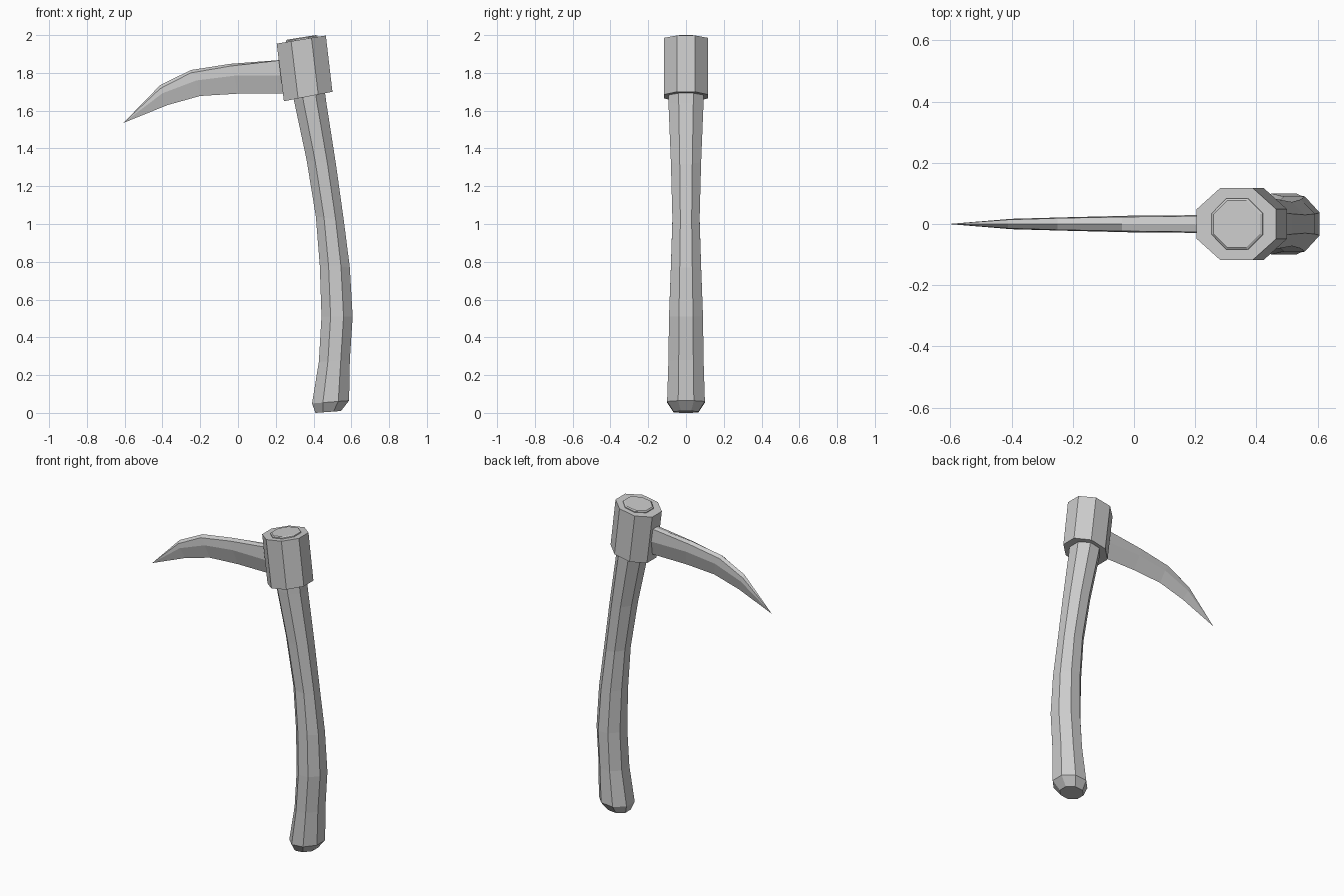
import bpy, bmesh, math
from mathutils import Vector


def loft(name, rings):
    """Skin equal-length rings of points and close both ends."""
    bm = bmesh.new()
    vr = [[bm.verts.new(p) for p in r] for r in rings]
    n = len(vr[0])
    for a, b in zip(vr, vr[1:]):
        for i in range(n):
            j = (i + 1) % n
            bm.faces.new((a[i], a[j], b[j], b[i]))
    bm.faces.new(vr[0][::-1])
    bm.faces.new(vr[-1])
    bmesh.ops.remove_doubles(bm, verts=bm.verts, dist=0.0005)
    bmesh.ops.recalc_face_normals(bm, faces=bm.faces)
    me = bpy.data.meshes.new(name)
    bm.to_mesh(me)
    bm.free()
    ob = bpy.data.objects.new(name, me)
    bpy.context.collection.objects.link(ob)
    return ob


def octagon(xl, zl, xr, zr, hy):
    """Octagon ring spanning a left and a right profile point, half depth hy."""
    c = Vector(((xl + xr) / 2, 0, (zl + zr) / 2))
    u = Vector(((xr - xl) / 2, 0, (zr - zl) / 2))
    k = 1 / math.cos(math.pi / 8)
    ring = []
    for i in range(8):
        a = math.pi / 8 + i * math.pi / 4
        ring.append(c + u * (k * math.cos(a)) + Vector((0, k * hy * math.sin(a), 0)))
    return ring


# Curved handle: left x,z / right x,z / half depth
loft("handle", [octagon(*s) for s in (
    (0.41, 0.0, 0.545, 0.01, 0.066),
    (0.392, 0.05, 0.588, 0.065, 0.10),
    (0.428, 0.27, 0.592, 0.28, 0.093),
    (0.442, 0.51, 0.607, 0.51, 0.09),
    (0.433, 0.78, 0.592, 0.77, 0.08),
    (0.412, 1.04, 0.56, 1.02, 0.072),
    (0.363, 1.34, 0.518, 1.32, 0.08),
    (0.295, 1.66, 0.468, 1.64, 0.093),
    (0.282, 1.74, 0.455, 1.74, 0.095))])

# Tilted octagonal head collar
loft("head_collar", [octagon(0.243, 1.65, 0.50, 1.70, 0.117),
                     octagon(0.205, 1.955, 0.465, 1.998, 0.117)])

# Handle end showing on top of the collar, with a small bevel
loft("handle_end", [octagon(0.26, 1.94, 0.43, 1.968, 0.084),
                    octagon(0.254, 1.969, 0.42, 1.997, 0.084),
                    octagon(0.26, 1.976, 0.412, 2.0, 0.077)])

# Curved pick blade: ridge x,z / shoulder drop, half width / mid x,z, half width / lower edge x,z
blade = []
for rx, rz, d, a, mx, mz, b, ex, ez in (
        (0.30, 1.872, 0.001, 0.027, 0.30, 1.785, 0.030, 0.30, 1.69),
        (0.21, 1.867, 0.002, 0.026, 0.21, 1.785, 0.029, 0.22, 1.69),
        (-0.04, 1.848, 0.012, 0.023, -0.02, 1.785, 0.027, 0.0, 1.69),
        (-0.25, 1.815, 0.015, 0.019, -0.22, 1.76, 0.022, -0.20, 1.678),
        (-0.412, 1.735, 0.018, 0.014, -0.40, 1.692, 0.017, -0.372, 1.63),
        (-0.607, 1.535, 0, 0, -0.607, 1.535, 0, -0.607, 1.535)):
    blade.append([(rx, 0, rz), (rx, -a, rz - d), (mx, -b, mz),
                  (ex, 0, ez), (mx, b, mz), (rx, a, rz - d)])
loft("pick_blade", blade)
